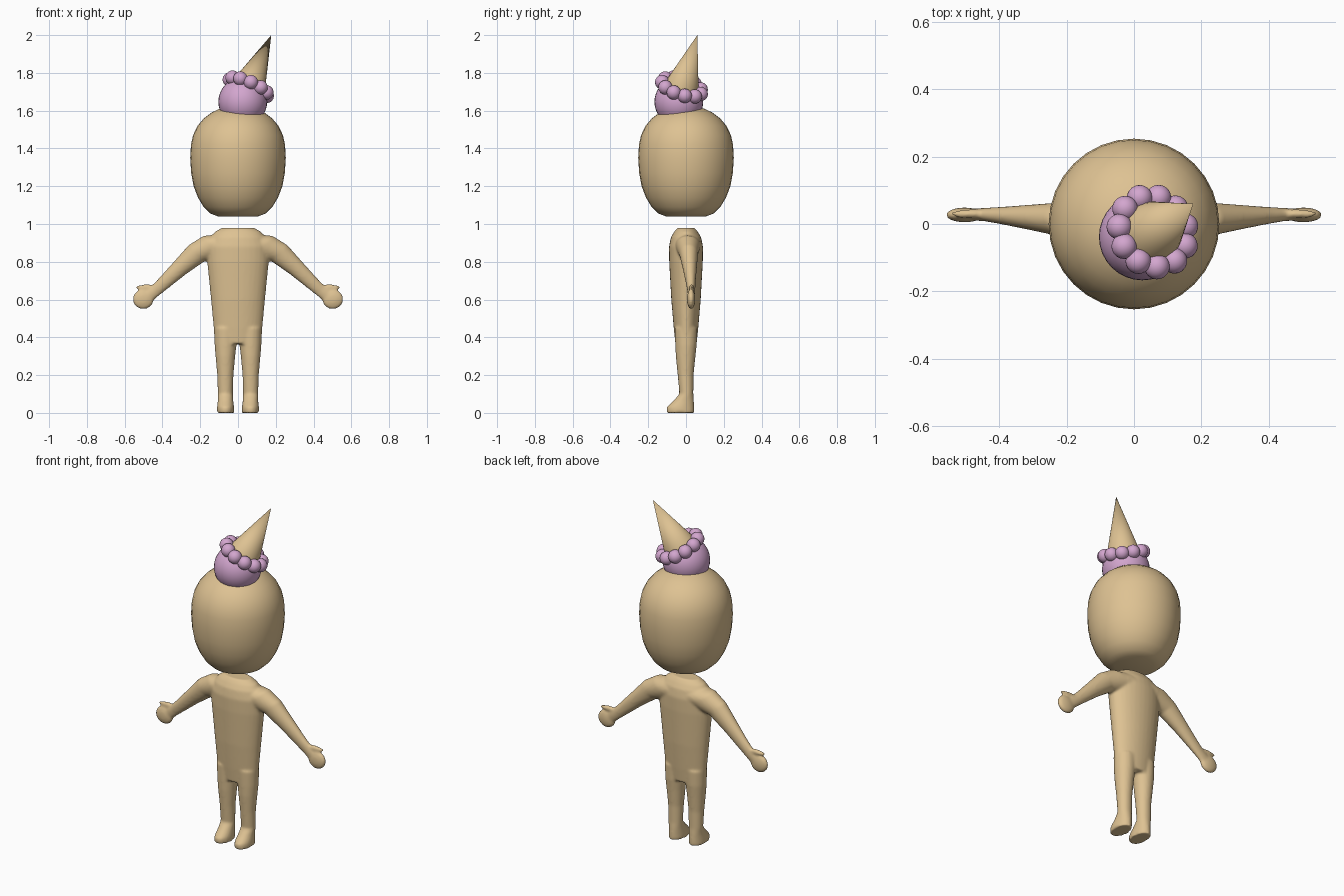
import bpy, bmesh, math
from mathutils import Vector, Matrix

if "Cube" in bpy.data.objects:
    bpy.data.objects.remove(bpy.data.objects["Cube"])


def material(name, rgb):
    m = bpy.data.materials.new(name)
    m.diffuse_color = (*rgb, 1)
    m.use_nodes = True
    m.node_tree.nodes["Principled BSDF"].inputs["Base Color"].default_value = m.diffuse_color
    return m


TAN = material("warm tan", (0.73, 0.54, 0.29))
PINK = material("soft mauve", (0.65, 0.38, 0.62))


def finish(bm, name, mat, angle=40):
    bmesh.ops.recalc_face_normals(bm, faces=bm.faces)
    me = bpy.data.meshes.new(name)
    bm.to_mesh(me)
    bm.free()
    ob = bpy.data.objects.new(name, me)
    bpy.context.collection.objects.link(ob)
    me.materials.append(mat)
    bpy.ops.object.select_all(action='DESELECT')
    ob.select_set(True)
    bpy.context.view_layer.objects.active = ob
    bpy.ops.object.shade_smooth_by_angle(angle=math.radians(angle))
    return ob


def loft(bm, rings, u=(1, 0, 0), v=(0, 1, 0), n=32, mirror=1):
    """Skin elliptical rings (x, y, z, half_u, half_v) into a capped tube."""
    u, v = Vector(u), Vector(v)
    loops = []
    for x, y, z, a, b in rings:
        loop = []
        for i in range(n):
            t = 2 * math.pi * i / n
            p = Vector((x, y, z)) + u * a * math.cos(t) + v * b * math.sin(t)
            p.x *= mirror
            loop.append(bm.verts.new(p))
        loops.append(loop)
    for lo, hi in zip(loops, loops[1:]):
        for i in range(n):
            j = (i + 1) % n
            bm.faces.new((lo[i], lo[j], hi[j], hi[i]))
    bm.faces.new(loops[0][::-1])
    bm.faces.new(loops[-1])


# Body: torso, legs, arms and hands fused into one smooth skin
bm = bmesh.new()
loft(bm, [(0, 0, 0.365, 0.122, 0.056), (0, 0, 0.45, 0.129, 0.065),
          (0, 0, 0.6, 0.143, 0.078), (0, 0, 0.8, 0.163, 0.089),
          (0, 0, 0.88, 0.165, 0.090), (0, 0, 0.93, 0.145, 0.080),
          (0, 0, 0.96, 0.12, 0.062), (0, 0, 0.98, 0.085, 0.045)])
arm_u = (0.68, 0, 0.73)
for s in (1, -1):
    # leg and foot
    loft(bm, [(0.066, -0.030, 0.0, 0.046, 0.073), (0.066, -0.030, 0.03, 0.045, 0.073),
              (0.066, -0.012, 0.065, 0.041, 0.054), (0.067, 0.002, 0.10, 0.040, 0.037),
              (0.067, -0.002, 0.2, 0.043, 0.042), (0.067, -0.002, 0.3, 0.052, 0.052),
              (0.066, 0, 0.36, 0.058, 0.057), (0.064, 0, 0.45, 0.062, 0.06)], mirror=s)
    # arm
    loft(bm, [(0.05, 0.008, 0.89, 0.075, 0.075), (0.13, 0.01, 0.88, 0.078, 0.065),
              (0.22, 0.014, 0.845, 0.06, 0.05), (0.31, 0.02, 0.765, 0.046, 0.037),
              (0.39, 0.025, 0.69, 0.037, 0.026), (0.44, 0.028, 0.645, 0.033, 0.02),
              (0.48, 0.028, 0.615, 0.035, 0.018)], u=arm_u, mirror=s)
    # mitten hand and thumb
    for loc, size in (((0.502, 0.027, 0.602), (0.056, 0.022, 0.053)),
                      ((0.480, 0.030, 0.665), (0.064, 0.014, 0.015))):
        bmesh.ops.create_uvsphere(
            bm, u_segments=24, v_segments=16, radius=1,
            matrix=Matrix.LocRotScale(Vector((loc[0] * s, loc[1], loc[2])), None, Vector(size)))
body = finish(bm, "body", TAN)
rm = body.modifiers.new("fuse", 'REMESH')
rm.mode = 'VOXEL'
rm.voxel_size = 0.007
rm.use_smooth_shade = True
sm = body.modifiers.new("soften", 'SMOOTH')
sm.factor = 0.5
sm.iterations = 7

# Head: rounded egg with a faceted chin
profile = [(1.04, 0.105), (1.055, 0.145), (1.09, 0.182), (1.14, 0.212), (1.20, 0.235),
           (1.27, 0.248), (1.35, 0.253), (1.42, 0.249), (1.47, 0.238), (1.52, 0.214),
           (1.56, 0.180), (1.59, 0.140), (1.61, 0.098), (1.622, 0.05), (1.625, 0.01)]
bm = bmesh.new()
loft(bm, [(0, 0, z, r, r) for z, r in profile])
finish(bm, "head", TAN, 50)

# Hat: tilted ball base, cone peak and a ring of beads
ring = Vector((0.056, -0.022, 1.725))
tip = Vector((0.176, 0.06, 2.0))
axis = tip - ring
tilt = Matrix.Translation(ring) @ Vector((0, 0, 1)).rotation_difference(axis).to_matrix().to_4x4()

bm = bmesh.new()
bmesh.ops.create_uvsphere(bm, u_segments=32, v_segments=20, radius=0.129,
                          matrix=Matrix.Translation((0.025, -0.038, 1.647)))
finish(bm, "hat_base", PINK)

bm = bmesh.new()
h = axis.length
bmesh.ops.create_cone(bm, cap_ends=True, segments=32, radius1=0.092, radius2=0, depth=h,
                      matrix=tilt @ Matrix.Translation((0, 0, h / 2)))
finish(bm, "hat_peak", TAN)

bm = bmesh.new()
for i in range(11):
    t = math.radians(110) + 2 * math.pi * i / 11
    p = Matrix.Translation((0.108 * math.cos(t), 0.108 * math.sin(t), 0))
    bmesh.ops.create_uvsphere(bm, u_segments=20, v_segments=12, radius=0.038, matrix=tilt @ p)
finish(bm, "hat_beads", PINK)
